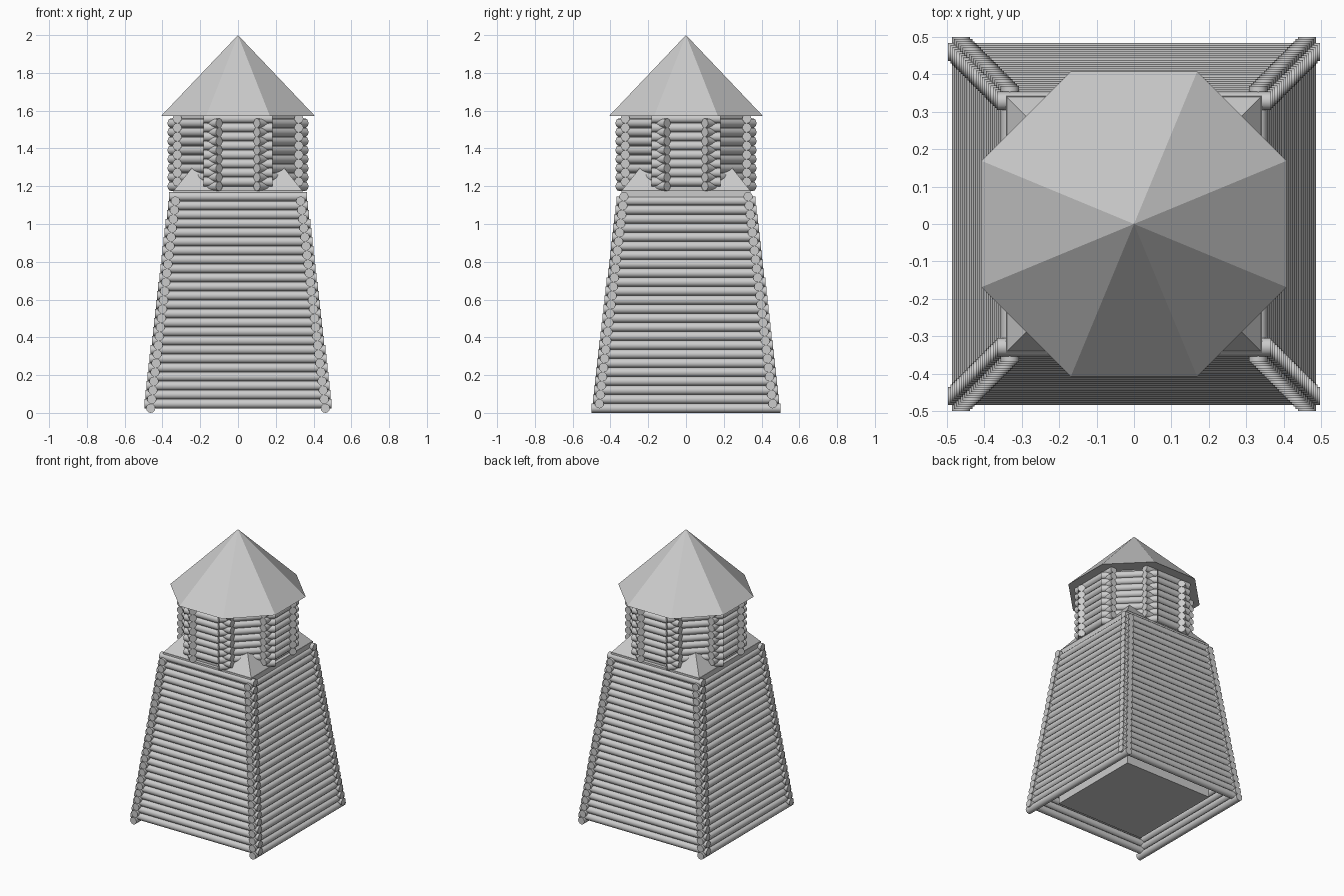
import bpy, bmesh
from math import pi, cos, sin, tan
from mathutils import Matrix, Vector

if "Cube" in bpy.data.objects:
    bpy.data.objects.remove(bpy.data.objects["Cube"])

R = 0.0245       # log radius
PITCH = 0.0477   # vertical spacing of logs


def finish(bm, name, smooth=False):
    mesh = bpy.data.meshes.new(name)
    bm.to_mesh(mesh)
    bm.free()
    ob = bpy.data.objects.new(name, mesh)
    bpy.context.collection.objects.link(ob)
    if smooth:
        bpy.ops.object.select_all(action='DESELECT')
        ob.select_set(True)
        bpy.context.view_layer.objects.active = ob
        bpy.ops.object.shade_smooth_by_angle(angle=0.7)
    return ob


def log_wall(name, angle, logs):
    """Stack of horizontal logs; logs = list of (distance, half length, z)."""
    bm = bmesh.new()
    for dist, half, z in logs:
        pos = Vector((cos(angle) * dist, sin(angle) * dist, z))
        m = (Matrix.Translation(pos) @ Matrix.Rotation(angle + pi / 2, 4, 'Z')
             @ Matrix.Rotation(pi / 2, 4, 'Y'))
        bmesh.ops.create_cone(bm, cap_ends=True, segments=12, radius1=R, radius2=R,
                              depth=2 * half, matrix=m)
    return finish(bm, name, True)


def prism(name, sides, apothem, z0, z1, top=1.0, centre=(0, 0)):
    """Regular prism (top=1) or pyramid (top=0) with a flat side facing front."""
    rad = apothem / cos(pi / sides)
    bm = bmesh.new()
    m = (Matrix.Translation((centre[0], centre[1], (z0 + z1) / 2))
         @ Matrix.Rotation(pi / sides, 4, 'Z'))
    bmesh.ops.create_cone(bm, cap_ends=True, segments=sides, radius1=rad,
                          radius2=rad * top, depth=z1 - z0, matrix=m)
    # a cone made in bmesh starts on an axis, so half a step makes sides face front
    return finish(bm, name)


# tapering square base of interlocked logs
for i, side in enumerate(("right", "back", "left", "front")):
    start = R if i % 2 == 0 else R + PITCH / 2
    logs = []
    for k in range(24):
        z = start + k * PITCH
        c = 0.465 - 0.119 * z
        logs.append((c, c + 0.037, z))
    log_wall(f"base_wall_{side}", i * pi / 2, logs)

# solid core and deck of the base
prism("base_core", 4, 0.342, 0.05, 1.178)

# small corner pyramids on the deck
for sx in (-1, 1):
    for sy in (-1, 1):
        prism("corner_pyramid", 4, 0.11, 1.175, 1.312, 0.0, (sx * 0.232, sy * 0.232))

# octagonal log turret
AP = 0.322
for i in range(8):
    start = 1.2 + (PITCH / 2 if i % 2 == 0 else 0)
    half = AP * tan(pi / 8) + 0.048
    log_wall(f"turret_wall_{i + 1}", i * pi / 4,
             [(AP, half, start + k * PITCH) for k in range(8)])
prism("turret_core", 8, AP - 0.004, 1.17, 1.575)

# octagonal pointed roof
prism("roof", 8, 0.407, 1.572, 2.0, 0.0)
